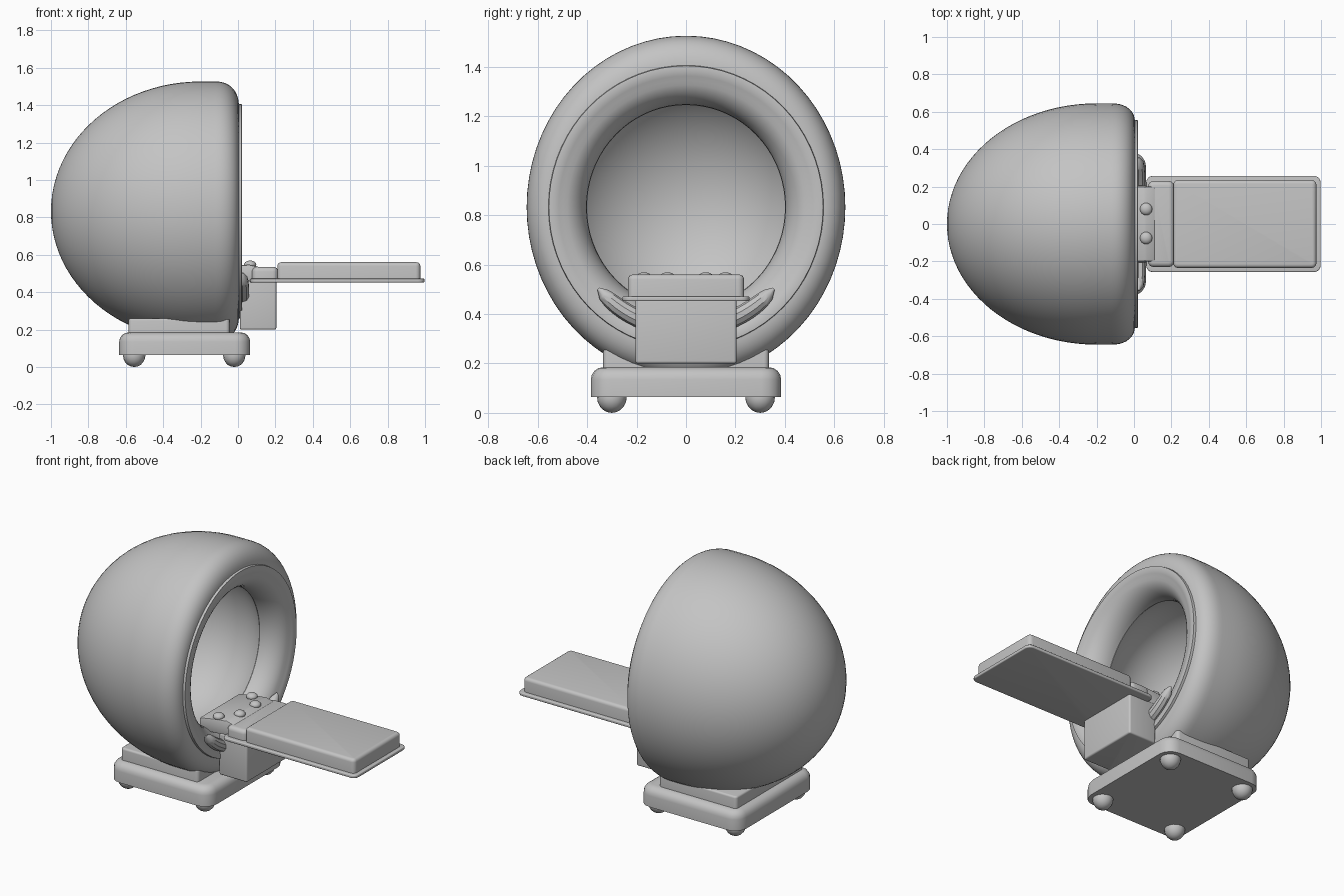
import bpy, bmesh
from math import sin, cos, pi, radians, sqrt
from mathutils import Vector

if "Cube" in bpy.data.objects:
    bpy.data.objects.remove(bpy.data.objects["Cube"], do_unlink=True)

COLOR = (0.55, 0.55, 0.55, 1)
gray = bpy.data.materials.new("light_gray")
gray.use_nodes = True
gray.diffuse_color = COLOR
gray.node_tree.nodes["Principled BSDF"].inputs["Base Color"].default_value = COLOR


def finish(name, bm, angle=35):
    """Turn a bmesh into a smooth-shaded object with the gray material."""
    bmesh.ops.recalc_face_normals(bm, faces=bm.faces)
    mesh = bpy.data.meshes.new(name)
    bm.to_mesh(mesh)
    bm.free()
    mesh.materials.append(gray)
    obj = bpy.data.objects.new(name, mesh)
    bpy.context.collection.objects.link(obj)
    bpy.ops.object.select_all(action="DESELECT")
    obj.select_set(True)
    bpy.context.view_layer.objects.active = obj
    bpy.ops.object.shade_smooth_by_angle(angle=radians(angle))
    return obj


def slab(name, x, y, z, corner, top=0, bottom=0):
    """Box from ranges, with rounded upright corners and rounded rims."""
    bm = bmesh.new()
    bmesh.ops.create_cube(bm, size=1)
    for v in bm.verts:
        v.co = Vector([a + (b - a) * (c + 0.5) for (a, b), c in zip((x, y, z), v.co)])

    def bevel(edges, width):
        bmesh.ops.bevel(bm, geom=edges, offset=width, segments=4,
                        profile=0.5, affect="EDGES", clamp_overlap=True)

    bevel([e for e in bm.edges if abs(e.verts[0].co.z - e.verts[1].co.z) > 1e-4], corner)
    for level, width in ((z[1], top), (z[0], bottom)):
        if width:
            bevel([e for e in bm.edges
                   if all(abs(v.co.z - level) < 1e-5 for v in e.verts)], width)
    return finish(name, bm)


def ball(name, center, size, segments=16):
    bm = bmesh.new()
    bmesh.ops.create_uvsphere(bm, u_segments=segments, v_segments=10, radius=1)
    for v in bm.verts:
        v.co = Vector(center) + Vector(a * b for a, b in zip(v.co, size))
    return finish(name, bm, 60)


# Pod: outer dome, rolled lip, trim ring, funnel and inner bowl in one profile
AXIS_Z, STEPS = 0.833, 72
TALL, ROUND = 1.075, 1.03           # height stretch outside and inside
profile = []                        # (x, radius, stretch)
for i in range(25):
    a = i / 24 * pi / 2
    profile.append((-0.2 - 0.8 * cos(a), 0.645 * sin(a), TALL))
for i in range(11):
    a = i / 10 * pi / 2
    profile.append((-0.12 + 0.125 * sin(a) ** 0.9, 0.545 + 0.1 * cos(a) ** 0.9,
                    TALL + (ROUND - TALL) * (i / 10) ** 2))
profile += [(0.005, 0.557, ROUND), (0.02, 0.555, ROUND),
            (0.022, 0.535, ROUND), (0.015, 0.515, ROUND)]
for i in range(1, 11):
    a = i / 10 * pi / 2
    profile.append((-0.13 + 0.14 * cos(a), 0.515 - 0.113 * sin(a), ROUND))
for i in range(25):
    x = -0.4 + 0.45 * cos(0.93 + i / 24 * (pi - 0.93))
    profile.append((x, 0.5 * sqrt(max(0, 1 - ((x + 0.4) / 0.45) ** 2)), ROUND))

bm = bmesh.new()
rings = []
for x, r, s in profile:
    rings.append([bm.verts.new((x, r * sin(2 * pi * k / STEPS),
                                AXIS_Z + s * r * cos(2 * pi * k / STEPS)))
                  for k in range(STEPS)])
for ring, following in zip(rings, rings[1:]):
    for k in range(STEPS):
        n = (k + 1) % STEPS
        bm.faces.new((ring[k], ring[n], following[n], following[k]))
bmesh.ops.remove_doubles(bm, verts=bm.verts, dist=1e-5)
finish("pod_shell", bm)

# Base with cradle and feet
slab("base_plate", (-0.635, 0.065), (-0.385, 0.385), (0.065, 0.185), 0.08, top=0.05)
slab("base_cradle", (-0.585, -0.045), (-0.335, 0.335), (0.17, 0.26), 0.02, top=0.012)
for x in (-0.555, -0.02):
    for y in (-0.3, 0.3):
        ball("foot", (x, y, 0.063), (0.06, 0.06, 0.063))

# Bed: support box, tray, mattress and pillow
slab("bed_support", (0.01, 0.205), (-0.205, 0.205), (0.2, 0.46), 0.012, 0.01, 0.01)
slab("bed_tray", (0.065, 0.998), (-0.257, 0.257), (0.452, 0.472), 0.035, 0.006, 0.006)
slab("mattress", (0.21, 0.975), (-0.235, 0.235), (0.465, 0.56), 0.025, top=0.02)
slab("pillow", (0.075, 0.215), (-0.23, 0.23), (0.465, 0.535), 0.03, top=0.025)

# Control panel: extruded side profile reaching into the pod
bm = bmesh.new()
side = [(-0.13, 0.44), (-0.13, 0.52), (-0.02, 0.54), (0.06, 0.548), (0.115, 0.535), (0.13, 0.46)]
face = bm.faces.new([bm.verts.new((x, -0.2, z)) for x, z in side])
moved = bmesh.ops.extrude_face_region(bm, geom=[face])["geom"]
bmesh.ops.translate(bm, vec=(0, 0.4, 0),
                    verts=[g for g in moved if isinstance(g, bmesh.types.BMVert)])
bmesh.ops.recalc_face_normals(bm, faces=bm.faces)
bmesh.ops.bevel(bm, geom=bm.edges[:], offset=0.01, segments=2, profile=0.5, affect="EDGES")
finish("control_panel", bm)

for x, y in ((0.065, 0.08), (0.065, -0.075), (-0.015, 0.16), (-0.015, -0.17)):
    ball("button", (x, y, 0.547), (0.033, 0.033, 0.022))

# Padded trim following the lower rim on both sides of the panel
bm = bmesh.new()
loops = []
for i in range(25):
    t = i / 24 * 2 - 1
    a = t * radians(48)
    width = 0.036 * sqrt(max(0.02, 1 - t ** 8))
    loop = []
    for k in range(10):
        b = 2 * pi * k / 10
        r = 0.478 + width * cos(b)
        loop.append(bm.verts.new((0.025 + width * sin(b), r * sin(a),
                                  AXIS_Z - ROUND * r * cos(a))))
    loops.append(loop)
for one, two in zip(loops, loops[1:]):
    for k in range(10):
        n = (k + 1) % 10
        bm.faces.new((one[k], one[n], two[n], two[k]))
bm.faces.new(loops[0])
bm.faces.new(loops[-1])
finish("rim_pad", bm)
